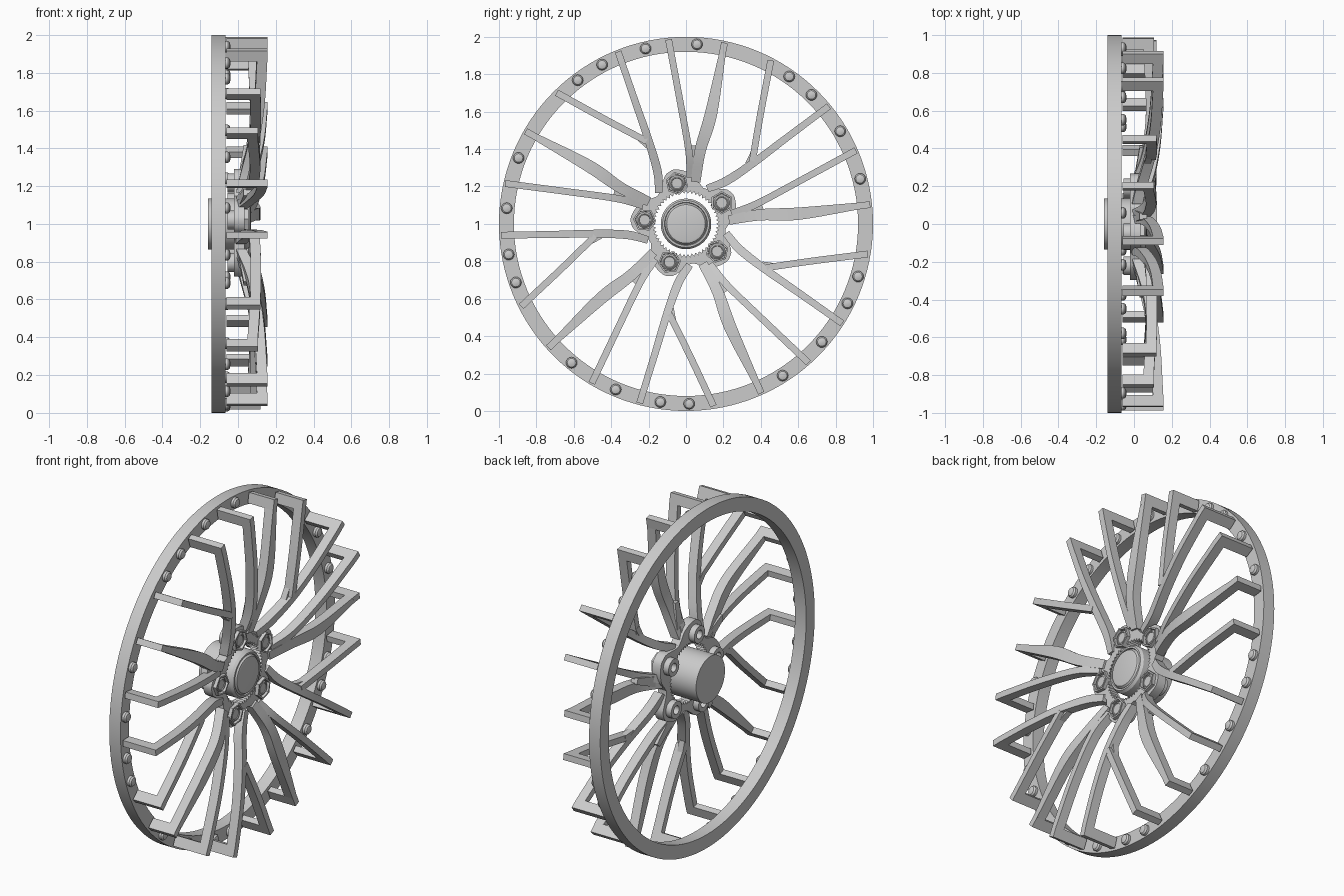
import bpy, bmesh
from math import sin, cos, pi, radians
from mathutils import Vector

if "Cube" in bpy.data.objects:
    bpy.data.objects.remove(bpy.data.objects["Cube"], do_unlink=True)

metal = bpy.data.materials.new("light_grey_metal")
metal.use_nodes = True
GREY = (0.6, 0.6, 0.6, 1)
metal.diffuse_color = GREY
metal.node_tree.nodes["Principled BSDF"].inputs["Base Color"].default_value = GREY

SECTOR = 72


def polar(r, angle):
    """Point in the wheel plane, as (y, z) around the axle."""
    return Vector((r * cos(radians(angle)), r * sin(radians(angle))))


def finish(name, bm):
    """Turn the bmesh into an object with sharp edges kept sharp."""
    bmesh.ops.recalc_face_normals(bm, faces=bm.faces)
    for f in bm.faces:
        f.smooth = True
    for e in bm.edges:
        e.smooth = len(e.link_faces) == 2 and e.calc_face_angle(0) < radians(32)
    mesh = bpy.data.meshes.new(name)
    bm.to_mesh(mesh)
    bm.free()
    mesh.materials.append(metal)
    obj = bpy.data.objects.new(name, mesh)
    obj.location.z = 1
    bpy.context.collection.objects.link(obj)


def lathe(bm, profile, centre=(0, 0), sides=32, closed=False, turn=0):
    """Spin (x, radius) points about an axis parallel to the axle."""
    rings = []
    for x, r in profile:
        rings.append([bm.verts.new((x, centre[0] + r * cos(turn + 2 * pi * i / sides),
                                    centre[1] + r * sin(turn + 2 * pi * i / sides)))
                      for i in range(sides)])
    pairs = list(zip(rings, rings[1:]))
    if closed:
        pairs.append((rings[-1], rings[0]))
    for a, b in pairs:
        for i in range(sides):
            j = (i + 1) % sides
            bm.faces.new((a[i], a[j], b[j], b[i]))
    if not closed:
        bm.faces.new(rings[0])
        bm.faces.new(rings[-1])


def loft(bm, sections):
    """Join rectangular sections (centre, side vector, back x, front x)."""
    loops = []
    for p, side, back, front in sections:
        corners = [(p - side, back), (p + side, back), (p + side, front), (p - side, front)]
        loops.append([bm.verts.new((x, c.x, c.y)) for c, x in corners])
    for a, b in zip(loops, loops[1:]):
        for i in range(4):
            j = (i + 1) % 4
            bm.faces.new((a[i], a[j], b[j], b[i]))
    bm.faces.new(loops[0])
    bm.faces.new(loops[-1])


def smooth_path(keys, steps=5):
    """Catmull-Rom through vectors of (y, z, width, front x)."""
    pts = [keys[0] * 2 - keys[1]] + keys + [keys[-1] * 2 - keys[-2]]
    out = []
    for a, b, c, d in zip(pts, pts[1:], pts[2:], pts[3:]):
        for s in range(steps):
            t = s / steps
            out.append((b * 2 + (c - a) * t + (a * 2 - b * 5 + c * 4 - d) * t * t
                        + (b * 3 - a - c * 3 + d) * t ** 3) * 0.5)
    return out + [keys[-1]]


def spoke(bm, path, turn, depth=0.055, leg=True):
    """Sweep a bar from the rim inwards, with a leg reaching back to the rim."""
    keys = []
    for r, angle, width, front in path:
        p = polar(r, angle + turn)
        keys.append(Vector((p.x, p.y, width, front)))
    if leg:
        tip = keys[0]
        inward = (keys[1].xy - tip.xy).normalized()
        side = Vector((-inward.y, inward.x)) * tip.z / 2
        knee = tip.xy + inward * 0.06
        loft(bm, [(tip.xy, side, -0.06, tip.w), (knee, side, -0.06, tip.w)])
        keys[0] = Vector((knee.x, knee.y, tip.z, tip.w))
    pts = smooth_path(keys)
    sections = []
    for i, p in enumerate(pts):
        d = (pts[min(i + 1, len(pts) - 1)].xy - pts[max(i - 1, 0)].xy).normalized()
        sections.append((p.xy, Vector((-d.y, d.x)) * p.z / 2, p.w - depth, p.w))
    loft(bm, sections)


# Rim ring
bm = bmesh.new()
lathe(bm, [(-0.14, 0.92), (-0.14, 1), (-0.067, 1), (-0.067, 0.92)], sides=128, closed=True)
finish("rim_ring", bm)

# Domed rivets on the rim
bm = bmesh.new()
for k in range(5):
    for a in (14.5, 31, -26.2, -17):
        lathe(bm, [(-0.07, 0.03), (-0.053, 0.03), (-0.044, 0.023), (-0.04, 0.01)],
              polar(0.962, a + k * SECTOR), 16)
finish("rim_rivets", bm)

# Spokes: (radius, angle, width, front x) from rim to hub
SPOKES = {
    "straight_spokes": [(0.99, 23.4, 0.036, 0.155), (0.65, 20.7, 0.036, 0.138),
                        (0.4, 16, 0.038, 0.1), (0.25, 12, 0.045, 0.048)],
    "wide_spokes": [(0.99, 6, 0.036, 0.105), (0.6, 5.2, 0.066, 0.118),
                    (0.4, 7, 0.06, 0.095), (0.23, 5, 0.05, 0.046)],
    "branch_spokes": [(0.985, -9.4, 0.036, 0.12), (0.7, -16.5, 0.036, 0.122),
                      (0.49, -28.5, 0.036, 0.115)],
    "curved_spokes": [(0.99, -32.5, 0.036, 0.155), (0.7, -31.4, 0.038, 0.142),
                      (0.5, -30, 0.042, 0.115), (0.32, -25.5, 0.046, 0.072),
                      (0.22, -13, 0.04, 0.045)],
}
for name, path in SPOKES.items():
    bm = bmesh.new()
    for k in range(5):
        spoke(bm, path, k * SECTOR)
    finish(name, bm)

# Small webs filling the forks
bm = bmesh.new()
for k in range(5):
    spoke(bm, [(0.42, 12.5, 0.035, 0.07), (0.27, 9, 0.06, 0.045)], k * SECTOR, 0.04, False)
    spoke(bm, [(0.53, -25.5, 0.035, 0.095), (0.46, -28, 0.03, 0.09)], k * SECTOR, 0.035, False)
finish("fork_webs", bm)

# Hub plate with lobes for the bolts and a toothed bore
OUTLINE = [(-8, 0.212), (0, 0.23), (8, 0.26), (20, 0.285), (31, 0.3),
           (41, 0.285), (48, 0.25), (56, 0.222), (64, 0.212)]


def hub_radius(angle):
    a = (angle + 8) % SECTOR - 8
    for (a0, r0), (a1, r1) in zip(OUTLINE, OUTLINE[1:]):
        if a <= a1:
            return r0 + (r1 - r0) * (a - a0) / (a1 - a0)


bm = bmesh.new()
count = 100
columns = []
for i in range(count):
    a = 360 * i / count
    inner, outer = polar(0.178 if i % 2 else 0.162, a), polar(hub_radius(a), a)
    columns.append([bm.verts.new((x, p.x, p.y)) for x, p in
                    ((-0.02, inner), (-0.02, outer), (0.035, outer), (0.035, inner))])
for i in range(count):
    a, b = columns[i], columns[(i + 1) % count]
    for j in range(4):
        bm.faces.new((a[j], a[(j + 1) % 4], b[(j + 1) % 4], b[j]))
finish("hub_plate", bm)

# Bolt seats, bolts and the sleeves behind them
seats, bolts, sleeves = bmesh.new(), bmesh.new(), bmesh.new()
for k in range(5):
    angle = 30.6 + k * SECTOR
    c = polar(0.222, angle)
    lathe(seats, [(0.02, 0.062), (0.055, 0.062), (0.055, 0.052), (0.02, 0.05)],
          c, 6, True, radians(angle))
    lathe(bolts, [(0.02, 0.042), (0.043, 0.042), (0.05, 0.034), (0.05, 0.03), (0.046, 0.028)], c, 20)
    lathe(sleeves, [(-0.055, 0.025), (-0.055, 0.05), (-0.015, 0.05), (-0.015, 0.025)], c, 24, True)
finish("bolt_seats", seats)
finish("bolts", bolts)
finish("bolt_sleeves", sleeves)

# Centre barrel with a dished front cap
bm = bmesh.new()
lathe(bm, [(-0.16, 0.135), (0.045, 0.135), (0.06, 0.125), (0.06, 0.115),
           (0.052, 0.112), (0.065, 0.103), (0.068, 0.09)], sides=64)
finish("centre_barrel", bm)
